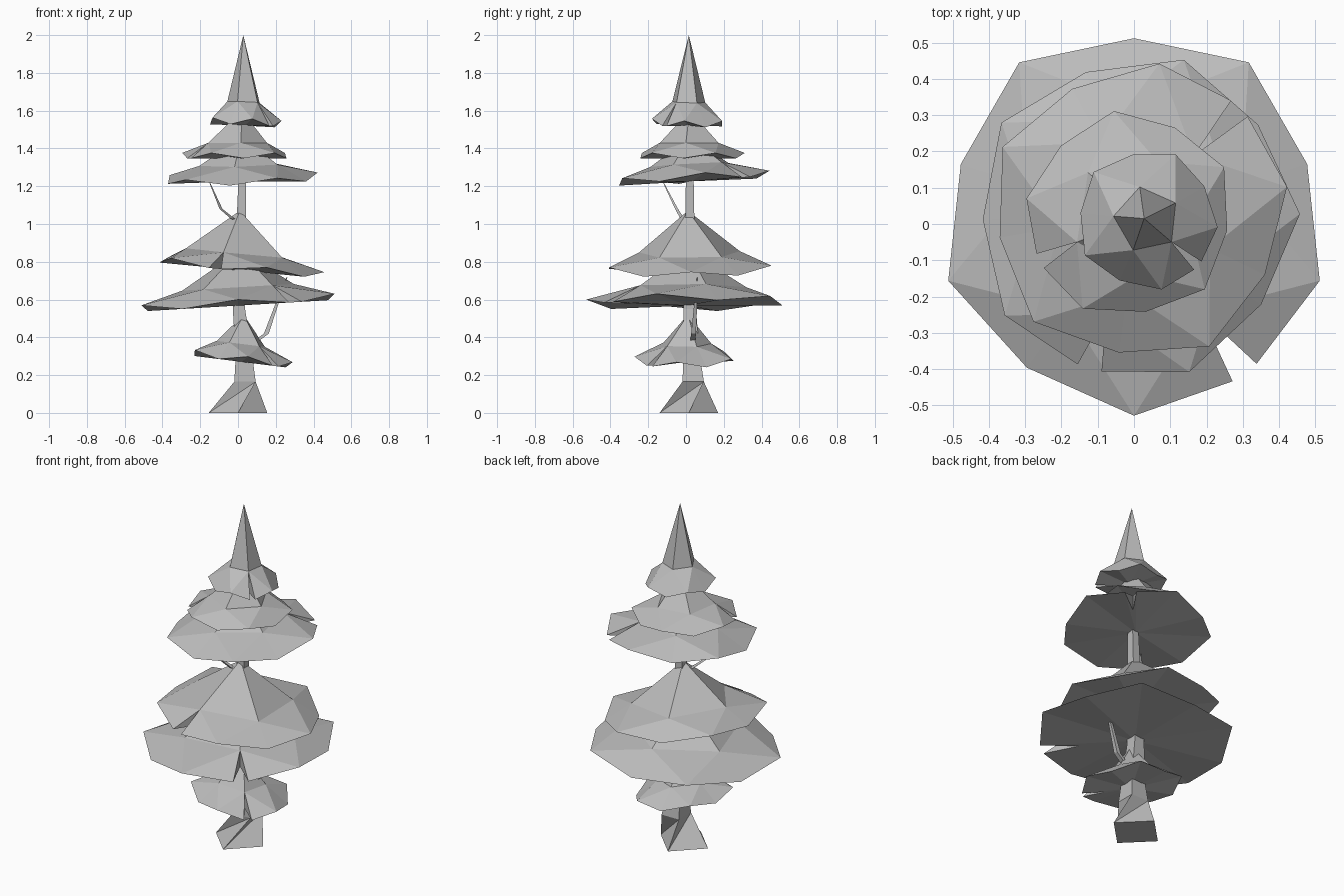
import bpy, bmesh
from math import sin, cos, radians

if "Cube" in bpy.data.objects:
    bpy.data.objects.remove(bpy.data.objects["Cube"])

grey = bpy.data.materials.new("mid_grey")
grey.diffuse_color = (0.5, 0.5, 0.5, 1)
grey.use_nodes = True
grey.node_tree.nodes["Principled BSDF"].inputs["Base Color"].default_value = grey.diffuse_color


def finish(name, bm):
    bmesh.ops.recalc_face_normals(bm, faces=bm.faces)
    mesh = bpy.data.meshes.new(name)
    bm.to_mesh(mesh)
    bm.free()
    mesh.materials.append(grey)
    bpy.context.collection.objects.link(bpy.data.objects.new(name, mesh))


def limb(name, path, turns=()):
    """Four-sided tapered limb; path holds (x, y, z, radius), turns the twist."""
    bm = bmesh.new()
    rings = []
    for n, (x, y, z, r) in enumerate(path):
        t = turns[n] if turns else 45
        rings.append([bm.verts.new((x + r * cos(radians(90 * i + t)),
                                    y + r * sin(radians(90 * i + t)), z))
                      for i in range(4)])
    for a, b in zip(rings, rings[1:]):
        for i in range(4):
            j = (i + 1) % 4
            bm.faces.new((a[i], a[j], b[j]))
            bm.faces.new((a[i], b[j], b[i]))
    bm.faces.new(rings[0])
    bm.faces.new(rings[-1])
    finish(name, bm)


def tier(name, centre, apex, ring, rim, slope, notch, wave=0.016):
    """Skirt: apex, 5-sided shoulder, sharp 10-point wavy rim split by a notch."""
    bm = bmesh.new()
    cx, cy = centre

    def vert(r, deg, z):
        dx, dy = r * cos(radians(deg)), r * sin(radians(deg))
        return bm.verts.new((cx + dx, cy + dy, z + slope[0] * dx + slope[1] * dy))

    # odd rim points lift and reach out, even ones dip and pull in
    edge = []
    for i in range(11):
        sign = 1 if i % 2 else -1
        reach = 1 if i in (0, 10) else 1 + 0.035 * sign
        nudge = {0: 4.5, 10: -4.5}.get(i, 0)
        edge.append(vert(rim[0] * reach, notch + 36 * i + nudge, rim[1] + wave * sign))
    tip = bm.verts.new(apex)
    mid = [vert(ring[0], notch + 72 * k, ring[1]) for k in range(5)]
    slit = vert(ring[0], notch, rim[1] - wave)
    hub = vert(0, 0, rim[1] - wave)
    for k in range(5):
        a, b = mid[k], mid[(k + 1) % 5]
        p, q, s = edge[2 * k:2 * k + 3]
        for f in ((tip, a, b), (a, p, q), (a, q, b), (b, q, s)):
            bm.faces.new(f)
    # underside
    for i in range(10):
        bm.faces.new((hub, edge[i + 1], edge[i]))
    # notch walls and the underside beside them
    for e in (edge[0], edge[-1]):
        bm.faces.new((mid[0], e, slit))
        bm.faces.new((hub, e, slit))
    finish(name, bm)


# Trunk with twisted, flared foot
limb("trunk", [(0, .015, 0, .155), (.037, .038, .165, .08), (.032, .03, .3, .062),
               (.005, .02, .55, .046), (.022, .02, 1.2, .03), (.03, .02, 1.5, .02)],
     (0, 45, 45, 45, 45, 45))

# Bare branches
limb("lower_branch", [(.03, .03, .33, .02), (.15, .04, .42, .018),
                      (.2, .05, .56, .012), (.26, .06, .72, .003)])
limb("upper_branch", [(.02, .02, 1.0, .018), (-.03, -.02, 1.03, .015),
                      (-.09, -.05, 1.08, .011), (-.15, -.12, 1.22, .003)])

# Foliage tiers: centre, apex, shoulder (r, z), rim (r, z), slope, notch angle
tier("foliage_1", (.02, 0), (.03, .01, .52), (.135, .365), (.265, .286), (-.125, 0), -47)
tier("foliage_2", (0, .01), (.01, .01, .86), (.31, .665), (.52, .584), (.06, 0), -54)
tier("foliage_3", (.005, .02), (.01, .01, 1.07), (.28, .845), (.437, .772), (-.095, .01), -107)
tier("foliage_4", (.012, .03), (.02, .02, 1.46), (.22, 1.315), (.402, 1.242), (.025, .055), 46)
tier("foliage_5", (-.01, .025), (.02, .02, 1.6), (.165, 1.43), (.28, 1.362), (0, 0), -153, .014)
tier("treetop", (.035, .012), (.028, .015, 2.0), (.092, 1.645), (.19, 1.537), (-.04, -.03), -42)
